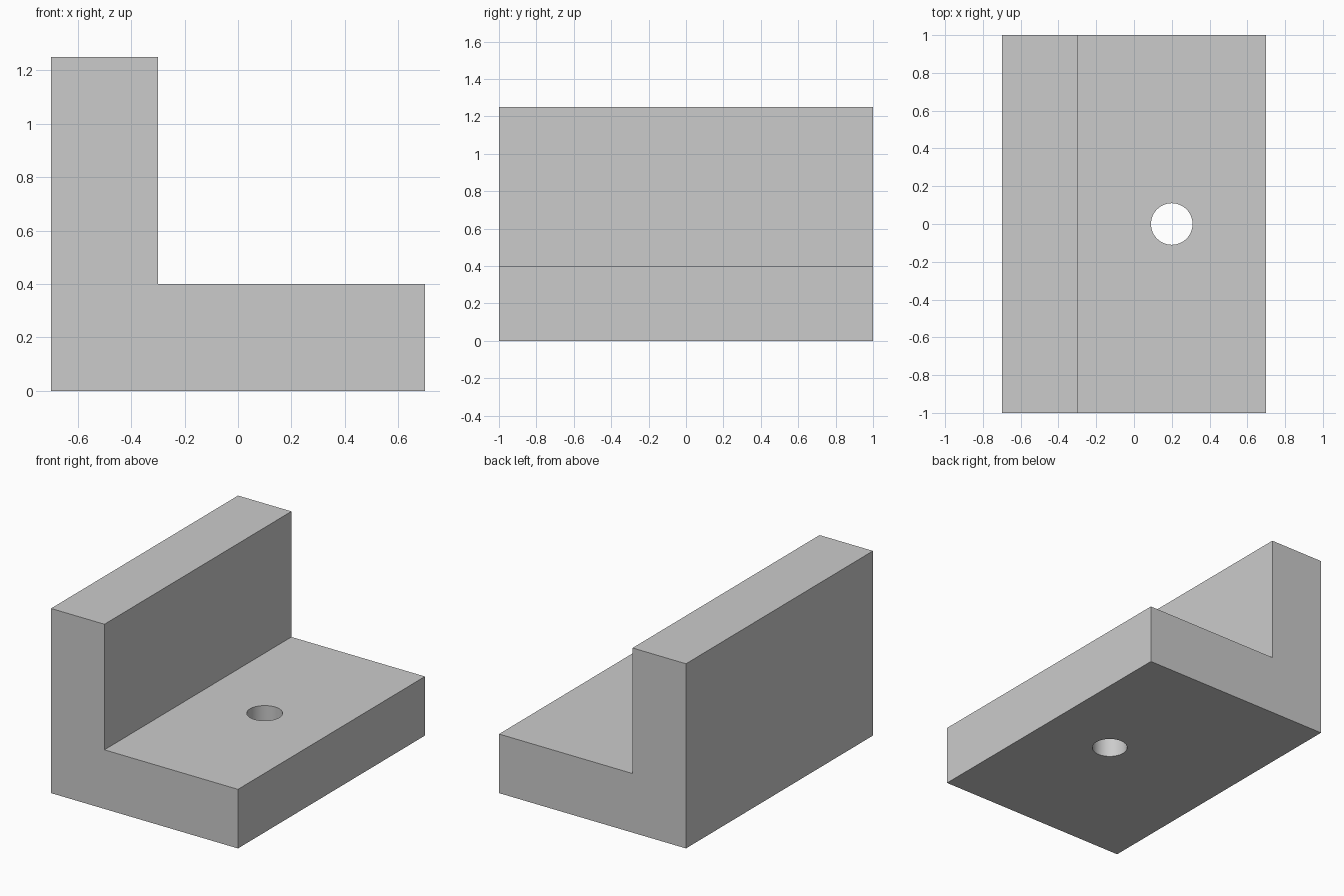
import bpy
import bmesh
from math import radians

cube = bpy.data.objects.get("Cube")
if cube:
    bpy.data.objects.remove(cube, do_unlink=True)

# Plain grey material
grey = bpy.data.materials.new("light_grey")
grey.use_nodes = True
colour = (0.6, 0.6, 0.6, 1)
grey.diffuse_color = colour
grey.node_tree.nodes["Principled BSDF"].inputs["Base Color"].default_value = colour

# L-shaped profile, extruded from front to back
profile = [(-0.7, 0), (0.7, 0), (0.7, 0.4), (-0.3, 0.4), (-0.3, 1.25), (-0.7, 1.25)]
bm = bmesh.new()
face = bm.faces.new([bm.verts.new((x, -1, z)) for x, z in profile])
extruded = bmesh.ops.extrude_face_region(bm, geom=[face])["geom"]
moved = [v for v in extruded if isinstance(v, bmesh.types.BMVert)]
bmesh.ops.translate(bm, verts=moved, vec=(0, 2, 0))
bmesh.ops.recalc_face_normals(bm, faces=bm.faces)
mesh = bpy.data.meshes.new("angle_bracket")
bm.to_mesh(mesh)
bm.free()
mesh.materials.append(grey)
bracket = bpy.data.objects.new("angle_bracket", mesh)
bpy.context.collection.objects.link(bracket)

# Round bolt hole through the base
bpy.ops.mesh.primitive_cylinder_add(vertices=64, radius=0.11, depth=1, location=(0.2, 0, 0.2))
cutter = bpy.context.object
cutter.name = "hole_cutter"
cutter.data.materials.append(grey)
hole = bracket.modifiers.new("bolt_hole", "BOOLEAN")
hole.operation = "DIFFERENCE"
hole.solver = "EXACT"
hole.object = cutter

# Apply the cut, remove the cutter and smooth only the hole wall
bpy.ops.object.select_all(action="DESELECT")
bracket.select_set(True)
bpy.context.view_layer.objects.active = bracket
bpy.ops.object.modifier_apply(modifier=hole.name)
bpy.data.objects.remove(cutter, do_unlink=True)
bpy.ops.object.shade_smooth_by_angle(angle=radians(30))
